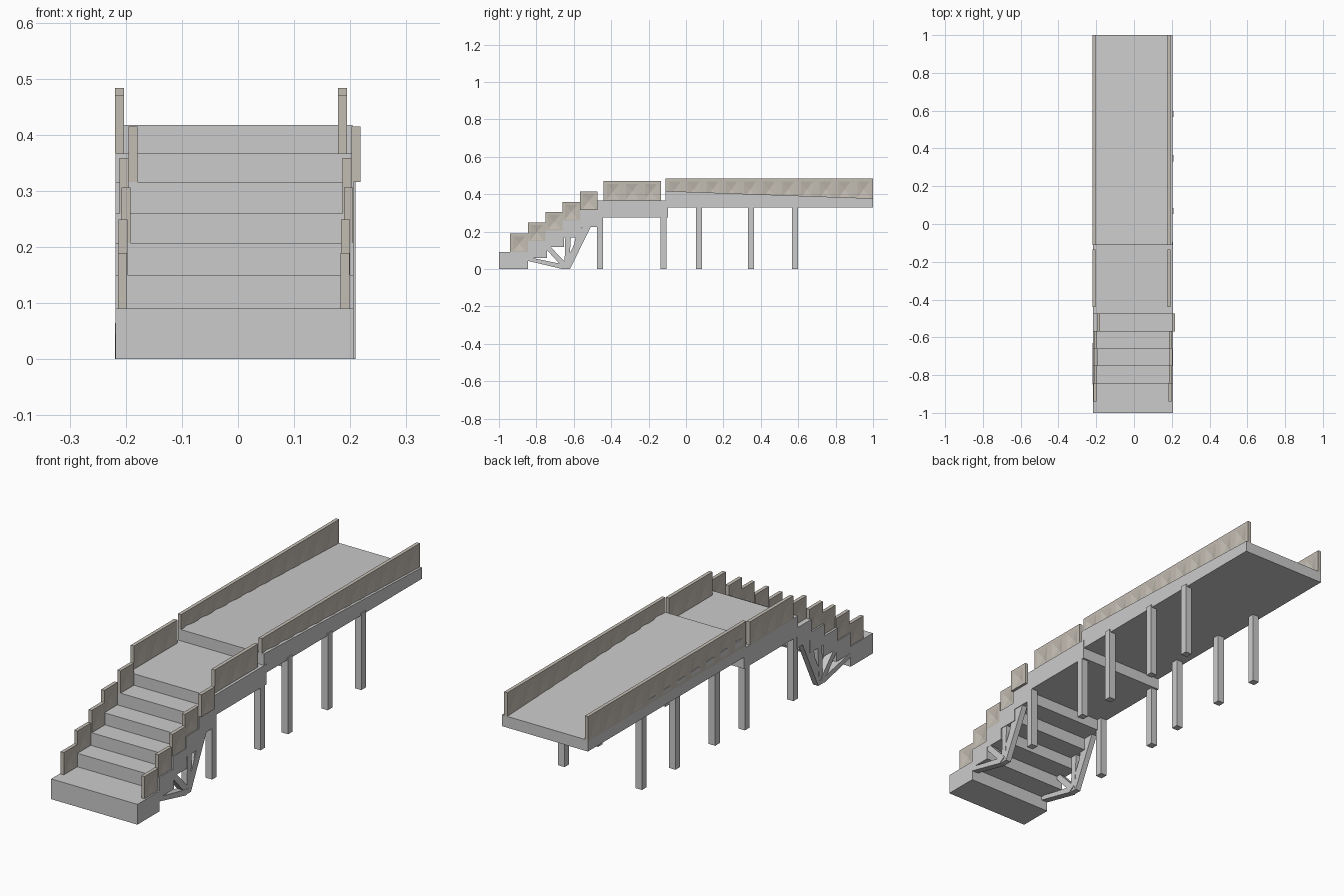
import bpy, bmesh
from mathutils import Vector

if "Cube" in bpy.data.objects:
    bpy.data.objects.remove(bpy.data.objects["Cube"])

stone = bpy.data.materials.new("rail_stone")
stone.diffuse_color = (0.55, 0.51, 0.45, 1)
stone.use_nodes = True
stone.node_tree.nodes["Principled BSDF"].inputs["Base Color"].default_value = stone.diffuse_color


def finish(name, bm, mat=None):
    bmesh.ops.recalc_face_normals(bm, faces=bm.faces)
    me = bpy.data.meshes.new(name)
    bm.to_mesh(me)
    bm.free()
    ob = bpy.data.objects.new(name, me)
    bpy.context.collection.objects.link(ob)
    if mat:
        me.materials.append(mat)
    return ob


def prism(bm, profile, x0, x1):
    """Extrude a (y, z) outline along x."""
    f = bm.faces.new([bm.verts.new((x0, y, z)) for y, z in profile])
    ext = bmesh.ops.extrude_face_region(bm, geom=[f])["geom"]
    verts = [g for g in ext if isinstance(g, bmesh.types.BMVert)]
    bmesh.ops.translate(bm, verts=verts, vec=(x1 - x0, 0, 0))


def box(bm, x0, x1, y0, y1, z0, z1):
    prism(bm, [(y0, z0), (y1, z0), (y1, z1), (y0, z1)], x0, x1)


def block(name, profile, x0, x1):
    bm = bmesh.new()
    prism(bm, profile, x0, x1)
    finish(name, bm)


def railing(name, x0, y0, y1, z0, z1, n):
    """Frame with n openings, each filled by a faceted recess on both sides."""
    bm = bmesh.new()
    x1, top, low = x0 + 0.016, z1 - 0.014, z0 + 0.006
    box(bm, x0, x1, y0, y1, top, z1)
    box(bm, x0, x1, y0, y1, z0, low)
    pitch = (y1 - y0) / n
    half = 0.033
    edges = [y0]
    for i in range(n):
        c = y0 + pitch * (i + 0.5)
        edges += [c - half, c + half]
    edges.append(y1)
    for a, b in zip(edges[::2], edges[1::2]):
        box(bm, x0, x1, a, b, low, top)
    for a, b in zip(edges[1:-1:2], edges[2:-1:2]):
        for x, depth in ((x0, 0.0075), (x1, -0.0075)):
            tip = bm.verts.new((x + depth, (a + b) / 2, (low + top) / 2))
            ring = [bm.verts.new((x, y, z)) for y, z in
                    ((a, low), (b, low), (b, top), (a, top))]
            for k in range(4):
                bm.faces.new((ring[k], ring[(k + 1) % 4], tip))
    ob = finish(name, bm, stone)
    # make the recess faces look outwards
    bm = bmesh.new()
    bm.from_mesh(ob.data)
    mid = x0 + 0.008
    for f in bm.faces:
        if len(f.verts) == 3:
            side = f.calc_center_median().x - mid
            if f.normal.x * side < 0:
                f.normal_flip()
    bm.to_mesh(ob.data)
    bm.free()


L, R = -0.218, 0.206

# Stair blocks: front edge, rear edge, top height, left rail x
steps = [(-1.0, -0.845, 0.09, -0.214),
         (-0.845, -0.752, 0.15, -0.213),
         (-0.752, -0.66, 0.207, -0.208),
         (-0.66, -0.568, 0.26, -0.211),
         (-0.568, -0.475, 0.316, -0.195)]
for i, (y0, y1, z, rx) in enumerate(steps):
    rear = y1 if i == 0 else y1 + 0.008
    block(f"step_{i+1}", [(y0, z - 0.09), (rear, z - 0.09), (rear, z), (y0, z)], L, R)
    for side, x in (("left", rx), ("right", rx + 0.397)):
        railing(f"step_rail_{side}_{i+1}", x, max(y0, -0.94), y1 + 0.002,
                z, z + 0.099, 1)

# Landing and gently sloping deck
block("landing", [(-0.475, 0.277), (-0.095, 0.277), (-0.095, 0.367), (-0.475, 0.367)], L, R)
block("main_deck", [(-0.11, 0.328), (1.0, 0.328), (1.0, 0.378), (-0.1, 0.417), (-0.11, 0.417)],
      L, R - 0.002)

for side, x in (("left", -0.219), ("right", 0.178)):
    railing(f"landing_rail_{side}", x, -0.44, -0.135, 0.367, 0.47, 3)
    railing(f"deck_rail_{side}", x, -0.11, 1.0, 0.375, 0.483, 11)

# Square legs
for i, (y, top) in enumerate([(-0.46, 0.29), (-0.12, 0.29), (0.069, 0.34),
                              (0.348, 0.34), (0.583, 0.34)]):
    for side, x in (("left", -0.201 if i < 2 else -0.187),
                    ("right", 0.19 if i < 2 else 0.193)):
        bm = bmesh.new()
        box(bm, x - 0.016, x + 0.016, y - 0.016, y + 0.016, 0, top)
        finish(f"leg_{side}_{i+1}", bm)

# Fan of struts under the stairs
struts = [[(-0.85, 0.065), (-0.85, 0.045), (-0.66, 0.0), (-0.63, 0.02)],
          [(-0.765, 0.125), (-0.73, 0.125), (-0.63, 0.02), (-0.655, 0.005)],
          [(-0.645, 0.18), (-0.615, 0.18), (-0.625, 0.01), (-0.65, 0.01)],
          [(-0.55, 0.235), (-0.505, 0.235), (-0.62, 0.0), (-0.66, 0.0)],
          [(-0.575, 0.23), (-0.555, 0.23), (-0.597, 0.09), (-0.61, 0.09)]]
for side, x in (("left", -0.219), ("right", 0.174)):
    for i, p in enumerate(struts):
        inset = 0.001 * i
        block(f"strut_{side}_{i+1}", p, x + inset, x + 0.032 - inset)
